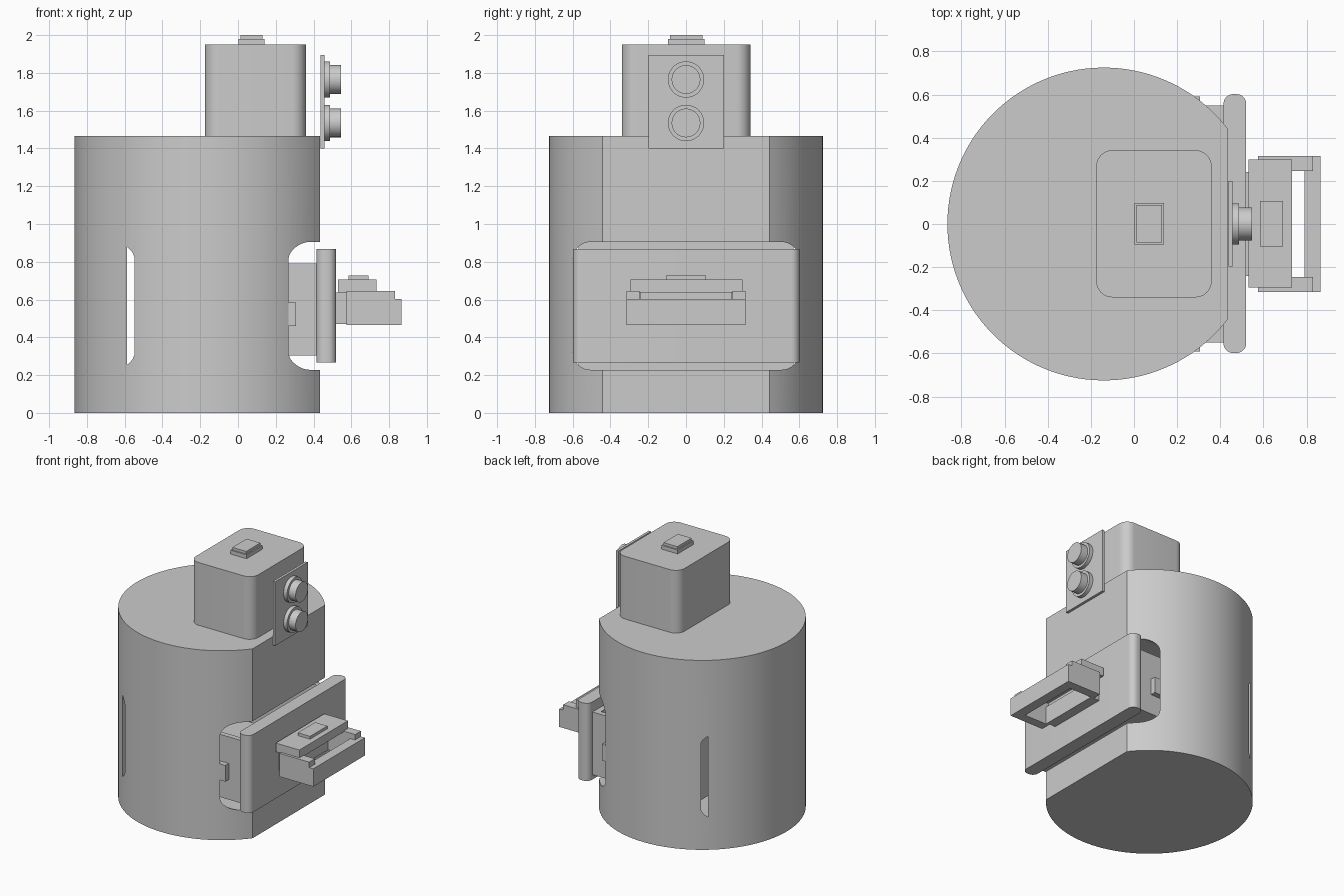
import bpy, bmesh
from math import sin, cos, pi, acos, radians

if "Cube" in bpy.data.objects:
    bpy.data.objects.remove(bpy.data.objects["Cube"])


def prism(name, pts, lo, hi, axis='z'):
    """Extrude a closed 2D outline; axis z uses (x, y), axis x uses (y, z)."""
    bm = bmesh.new()
    place = (lambda a, b, h: (a, b, h)) if axis == 'z' else (lambda a, b, h: (h, a, b))
    bottom = [bm.verts.new(place(a, b, lo)) for a, b in pts]
    top = [bm.verts.new(place(a, b, hi)) for a, b in pts]
    bm.faces.new(bottom[::-1])
    bm.faces.new(top)
    n = len(pts)
    for i in range(n):
        j = (i + 1) % n
        bm.faces.new((bottom[i], bottom[j], top[j], top[i]))
    bmesh.ops.recalc_face_normals(bm, faces=bm.faces)
    me = bpy.data.meshes.new(name)
    bm.to_mesh(me)
    bm.free()
    ob = bpy.data.objects.new(name, me)
    bpy.context.collection.objects.link(ob)
    return ob


def rect(a0, a1, b0, b1, r=0, seg=8):
    if not r:
        return [(a0, b0), (a1, b0), (a1, b1), (a0, b1)]
    pts = []
    centres = ((a1 - r, b1 - r), (a0 + r, b1 - r), (a0 + r, b0 + r), (a1 - r, b0 + r))
    for k, (ca, cb) in enumerate(centres):
        for i in range(seg + 1):
            t = (k + i / seg) * pi / 2
            pts.append((ca + r * cos(t), cb + r * sin(t)))
    return pts


def box(name, x0, x1, y0, y1, z0, z1, r=0):
    return prism(name, rect(x0, x1, y0, y1, r), z0, z1)


def circle(ca, cb, r, n=48):
    return [(ca + r * cos(2 * pi * i / n), cb + r * sin(2 * pi * i / n)) for i in range(n)]


def smooth(ob):
    bpy.ops.object.select_all(action='DESELECT')
    ob.select_set(True)
    bpy.context.view_layer.objects.active = ob
    bpy.ops.object.shade_smooth_by_angle(angle=radians(25))


def cut(ob, cutter):
    mod = ob.modifiers.new("cut", 'BOOLEAN')
    mod.operation = 'DIFFERENCE'
    mod.solver = 'EXACT'
    mod.object = cutter
    bpy.context.view_layer.objects.active = ob
    bpy.ops.object.modifier_apply(modifier=mod.name)
    bpy.data.objects.remove(cutter)


# Drum body with a flat front and a drawer bay cut through it
R, CX, FLAT = 0.725, -0.14, 0.435
a0 = acos((FLAT - CX) / R)
N = 96
arc = [a0 + (2 * pi - 2 * a0) * i / N for i in range(N + 1)]
body = prism("body", [(CX + R * cos(a), R * sin(a)) for a in arc], 0, 1.465)
cut(body, prism("bay_cutter", rect(-0.6, 0.6, 0.228, 0.905, 0.095), -0.588, 0.6, 'x'))
smooth(body)

# Drawer tray, its side rails and front panel
tray = box("drawer_tray", -0.5, 0.42, -0.55, 0.55, 0.305, 0.79)
cut(tray, box("tray_cutter", -0.46, 0.37, -0.51, 0.51, 0.35, 0.9))
# keep the tray back inside the drum
cut(tray, box("tray_back_cutter", -0.7, -0.45, -0.7, 0.7, 0.2, 1.0))
box("tray_back", -0.45, -0.41, -0.55, 0.55, 0.305, 0.79)
for s, side in ((-1, "left"), (1, "right")):
    ys = sorted((s * 0.54, s * 0.592))
    box(f"rail_{side}", -0.35, 0.306, *ys, 0.46, 0.585)
smooth(box("drawer_front", 0.415, 0.52, -0.598, 0.602, 0.268, 0.868, 0.045))

# Handle: mount, open frame, upper block and button
box("handle_mount", 0.515, 0.58, -0.24, 0.24, 0.47, 0.638)
frame = box("handle_frame", 0.575, 0.865, -0.315, 0.315, 0.465, 0.603)
cut(frame, box("frame_cutter", 0.6, 0.79, -0.245, 0.245, 0.4, 0.7))
for s, side in ((-1, "left"), (1, "right")):
    ys = sorted((s * 0.245, s * 0.315))
    box(f"handle_arm_{side}", 0.575, 0.83, *ys, 0.603, 0.645)
box("handle_block", 0.53, 0.732, -0.295, 0.298, 0.638, 0.705)
box("handle_button", 0.585, 0.69, -0.105, 0.107, 0.705, 0.727)

# Rounded tank on top with a stepped cap
smooth(box("top_tank", -0.175, 0.36, -0.34, 0.342, 1.465, 1.95, 0.075))
box("cap_base", 0.002, 0.14, -0.096, 0.098, 1.95, 1.98)
box("cap_top", 0.012, 0.13, -0.086, 0.088, 1.98, 2.0)

# Control plate with two knobs
box("control_plate", 0.437, 0.457, -0.198, 0.2, 1.4, 1.895)
for z, which in ((1.535, "lower"), (1.765, "upper")):
    smooth(prism(f"knob_ring_{which}", circle(0, z, 0.096), 0.455, 0.487, 'x'))
    smooth(prism(f"knob_{which}", circle(0, z, 0.076), 0.48, 0.546, 'x'))
